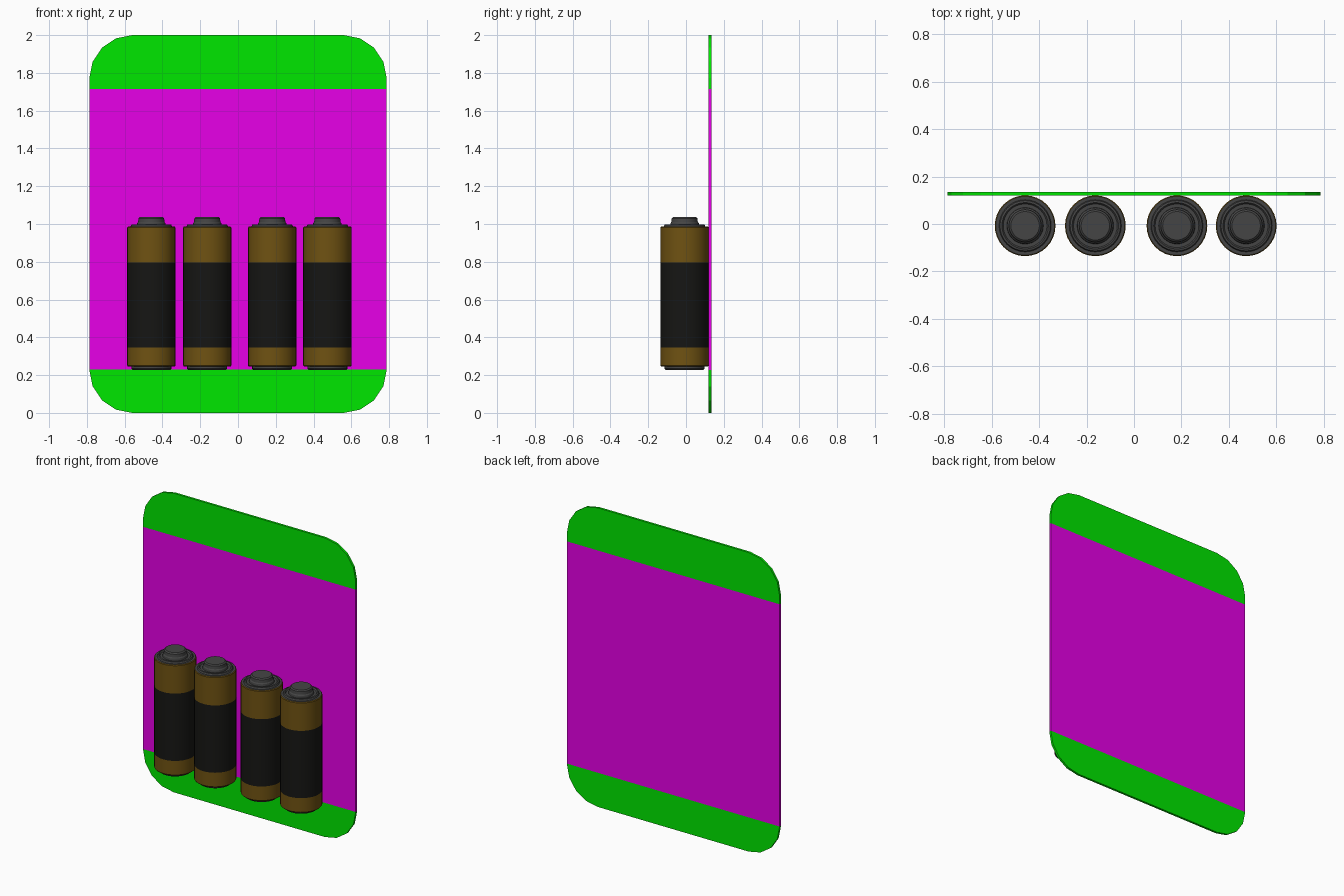
import bpy, bmesh, math

if "Cube" in bpy.data.objects:
    bpy.data.objects.remove(bpy.data.objects["Cube"])


def material(name, rgb):
    m = bpy.data.materials.new(name)
    m.diffuse_color = (*rgb, 1)
    m.use_nodes = True
    m.node_tree.nodes["Principled BSDF"].inputs["Base Color"].default_value = m.diffuse_color
    return m


GREEN = material("green", (0.0, 0.8, 0.0))
PURPLE = material("purple", (0.8, 0.0, 0.8))
BRASS = material("brass", (0.16, 0.085, 0.006))
BLACK = material("black", (0.008, 0.008, 0.007))
STEEL = material("steel", (0.06, 0.06, 0.06))


def finish(bm, name, mats):
    bmesh.ops.recalc_face_normals(bm, faces=bm.faces)
    me = bpy.data.meshes.new(name)
    bm.to_mesh(me)
    bm.free()
    for m in mats:
        me.materials.append(m)
    ob = bpy.data.objects.new(name, me)
    bpy.context.collection.objects.link(ob)
    return ob


# Backing card: rounded outline, split into printed bands
W, H, R, Y0, Y1 = 0.787, 2.0, 0.228, 0.12, 0.135
LOW, HIGH = 0.228, 1.715
bm = bmesh.new()
outline = []
for cx, cz, start in ((W - R, H - R, 0), (R - W, H - R, 90), (R - W, R, 180), (W - R, R, 270)):
    for i in range(5):
        a = math.radians(start + i * 22.5)
        outline.append(bm.verts.new((cx + R * math.cos(a), Y0, cz + R * math.sin(a))))
face = bm.faces.new(outline)
ext = bmesh.ops.extrude_face_region(bm, geom=[face], use_keep_orig=True)
for v in ext["geom"]:
    if isinstance(v, bmesh.types.BMVert):
        v.co.y = Y1
for z in (LOW + 0.0005, HIGH):
    bmesh.ops.bisect_plane(bm, geom=bm.verts[:] + bm.edges[:] + bm.faces[:],
                           plane_co=(0, 0, z), plane_no=(0, 0, 1))
for f in bm.faces:
    f.material_index = int(LOW < f.calc_center_median().z < HIGH)
finish(bm, "backing_card", [GREEN, PURPLE])

# Battery profile: radius, height, material of the strip above (0 steel, 1 brass, 2 black)
PROFILE = [
    (0.000, 0.228, 0), (0.100, 0.228, 0), (0.106, 0.234, 0), (0.106, 0.246, 0),
    (0.124, 0.246, 1), (0.128, 0.251, 1), (0.128, 0.345, 2), (0.128, 0.795, 1),
    (0.128, 0.981, 1), (0.124, 0.986, 0), (0.110, 0.986, 0), (0.106, 0.996, 0),
    (0.098, 0.998, 0), (0.092, 0.990, 0), (0.077, 0.990, 0), (0.075, 1.004, 0),
    (0.070, 1.010, 0), (0.068, 1.030, 0), (0.060, 1.037, 0), (0.000, 1.037, 0),
]
SIDES = 32


def battery(name, x, y=-0.0075):
    bm = bmesh.new()
    rings = []
    for r, z, _ in PROFILE:
        n = SIDES if r else 1
        rings.append([bm.verts.new((x + r * math.cos(2 * math.pi * i / n),
                                    y + r * math.sin(2 * math.pi * i / n), z)) for i in range(n)])
    for k, (a, b) in enumerate(zip(rings, rings[1:])):
        for i in range(SIDES):
            j = (i + 1) % SIDES
            quad = dict.fromkeys((a[i % len(a)], a[j % len(a)], b[j % len(b)], b[i % len(b)]))
            bm.faces.new(list(quad)).material_index = PROFILE[k][2]
    ob = finish(bm, name, [STEEL, BRASS, BLACK])
    bpy.ops.object.select_all(action="DESELECT")
    ob.select_set(True)
    bpy.context.view_layer.objects.active = ob
    bpy.ops.object.shade_smooth_by_angle(angle=math.radians(30))


# Four batteries standing in front of the card, in two pairs
for n, x in enumerate((-0.459, -0.163, 0.181, 0.473)):
    battery(f"battery_{n + 1}", x)
